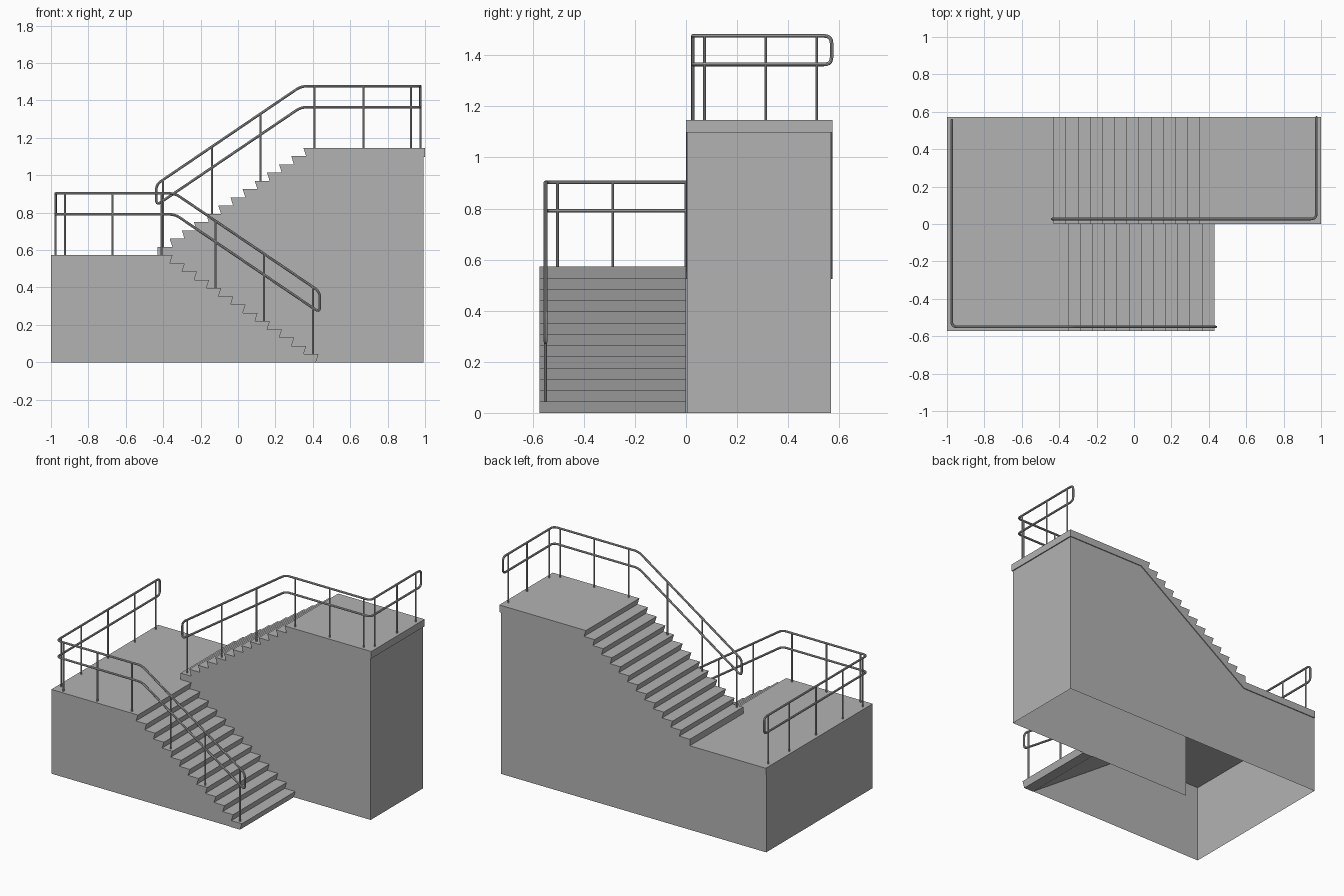
import bpy
import bmesh
from mathutils import Vector

cube = bpy.data.objects.get("Cube")
if cube:
    bpy.data.objects.remove(cube, do_unlink=True)

# Main dimensions
HALF_W = 0.573              # half depth of the whole staircase
STEPS, RUN = 12, 0.065      # treads per flight and tread depth
MID, TOP = 0.573, 1.146     # landing heights
RISE = MID / (STEPS + 1)
SLAB = 0.048                # slab thickness
NOSE = 0.014                # overhang of each tread
FOOT = 0.43                 # distance of the first riser from the centre
BEND = 0.42                 # where the sloping underside meets a landing
GAP = 0.112                 # spacing of the two handrails

grey = bpy.data.materials.new("concrete_grey")
grey.use_nodes = True
colour = (0.45, 0.45, 0.45, 1)
grey.diffuse_color = colour
grey.node_tree.nodes["Principled BSDF"].inputs["Base Color"].default_value = colour


def finish(bm, name):
    mesh = bpy.data.meshes.new(name)
    bm.to_mesh(mesh)
    bm.free()
    mesh.materials.append(grey)
    obj = bpy.data.objects.new(name, mesh)
    bpy.context.collection.objects.link(obj)
    return obj


def slab(name, profile, y0, y1):
    """Extrude an x-z profile from y0 to y1."""
    bm = bmesh.new()
    face = bm.faces.new([bm.verts.new((x, y0, z)) for x, z in profile])
    ext = bmesh.ops.extrude_face_region(bm, geom=[face])
    moved = [v for v in ext["geom"] if isinstance(v, bmesh.types.BMVert)]
    bmesh.ops.translate(bm, verts=moved, vec=(0, y1 - y0, 0))
    bmesh.ops.recalc_face_normals(bm, faces=bm.faces)
    return finish(bm, name)


def sheet(name, points, outward):
    """A thin wall made of a single face."""
    bm = bmesh.new()
    face = bm.faces.new([bm.verts.new(p) for p in points])
    face.normal_update()
    if face.normal.dot(Vector(outward)) < 0:
        face.normal_flip()
    return finish(bm, name)


def stair_line(base, side):
    """Step outline climbing from x = -side * FOOT towards the other side."""
    pts = []
    for k in range(STEPS + 1):
        x = -FOOT + k * RUN
        inset = NOSE if k or base == 0 else 0
        pts += [(side * (x + inset), base + k * RISE),
                (side * x, base + (k + 1) * RISE)]
    return pts


# Flights with their landings
lower = stair_line(0, -1) + [(-1, MID), (-1, MID - SLAB), (-BEND, MID - SLAB), (0.345, 0)]
slab("lower_flight_and_landing", lower, -HALF_W, 0)
upper = [(-1, MID)] + stair_line(MID, 1) + [
    (1, TOP), (1, TOP - SLAB), (BEND, TOP - SLAB), (-BEND, MID - SLAB), (-1, MID - SLAB)]
slab("upper_flight_and_landing", upper, 0, HALF_W)

# Thin walls below, open underneath
END = 0.993
low_z, high_z = MID - SLAB, TOP - SLAB
front_y, back_y, mid_y = -HALF_W + 0.003, HALF_W - 0.006, 0.004
tall = [(END, 0), (END, high_z), (BEND, high_z), (-BEND, low_z)]
walls = {
    "front_wall": ([(-1, 0), (0.345, 0), (-BEND, low_z), (-1, low_z)], front_y, -1),
    "back_wall": ([(-1, 0)] + tall + [(-1, low_z)], back_y, 1),
    "middle_wall": ([(-BEND, 0)] + tall, mid_y, -1),
}
for name, (outline, y, way) in walls.items():
    sheet(name, [(x, y, z) for x, z in outline], (0, way, 0))
for name, x, y0, z in (("landing_end_wall", -0.999, front_y, low_z),
                       ("top_end_wall", END, mid_y, high_z)):
    sheet(name, [(x, y0, 0), (x, back_y, 0), (x, back_y, z), (x, y0, z)], (x, 0, 0))


def rounded(points, radius, cuts=5):
    """Round every corner of a closed path."""
    out = []
    for i, p in enumerate(points):
        a = (points[i - 1] - p).normalized()
        b = (points[(i + 1) % len(points)] - p).normalized()
        p0, p1 = p + a * radius, p + b * radius
        for j in range(cuts + 1):
            t = j / cuts
            out.append(p0 * (1 - t) ** 2 + p * 2 * t * (1 - t) + p1 * t ** 2)
    return out


def handrail(name, path):
    """Top and middle rail joined by round ends into one closed tube."""
    top = [Vector(p) for p in path]
    loop = top + [p - Vector((0, 0, GAP)) for p in reversed(top)]
    pts = rounded(loop, 0.03)
    curve = bpy.data.curves.new(name, "CURVE")
    curve.dimensions = "3D"
    curve.bevel_depth = 0.007
    curve.bevel_resolution = 2
    spline = curve.splines.new("POLY")
    spline.points.add(len(pts) - 1)
    for sp, p in zip(spline.points, pts):
        sp.co = (*p, 1)
    spline.use_cyclic_u = True
    curve.materials.append(grey)
    obj = bpy.data.objects.new(name, curve)
    bpy.context.collection.objects.link(obj)
    bpy.ops.object.select_all(action="DESELECT")
    obj.select_set(True)
    bpy.context.view_layer.objects.active = obj
    bpy.ops.object.convert(target="MESH")
    bpy.ops.object.shade_smooth_by_angle()


def post(name, x, y, z0, z1):
    bpy.ops.mesh.primitive_cylinder_add(vertices=10, radius=0.0055, depth=z1 - z0,
                                        location=(x, y, (z0 + z1) / 2))
    obj = bpy.context.object
    obj.name = name
    obj.data.materials.append(grey)
    bpy.ops.object.shade_smooth_by_angle()


# Handrails: along the flight, then round the landing edge
HEIGHT = 0.33
KNEE, TIP, EDGE = 0.337, 0.437, 0.975
DROP = (KNEE + TIP) * RISE / RUN
LOW_Y, HIGH_Y = -0.55, 0.027
low_rail, high_rail = MID + HEIGHT, TOP + HEIGHT
handrail("lower_handrail", [(TIP, LOW_Y, low_rail - DROP), (-KNEE, LOW_Y, low_rail),
                            (-EDGE, LOW_Y, low_rail), (-EDGE, 0.555, low_rail)])
handrail("upper_handrail", [(-TIP, HIGH_Y, high_rail - DROP), (KNEE, HIGH_Y, high_rail),
                            (EDGE, HIGH_Y, high_rail), (EDGE, 0.57, high_rail)])

# Posts on the flights and landings
for label, side, y, base in (("lower", -1, LOW_Y, 0), ("upper", 1, HIGH_Y, MID)):
    for d in (-0.40, -0.14, 0.12, 0.41, 0.67, 0.925):
        step = min(int((d + FOOT) / RUN) + 1, STEPS + 1)
        rail = base + MID + HEIGHT - max(0, KNEE - d) * RISE / RUN
        post(label + "_rail_post", side * d, y, base + step * RISE, rail)
for y in (-0.503, -0.287, 0, 0.287, 0.51):
    post("landing_end_post", -EDGE, y, MID, low_rail)
for y in (0.073, 0.312, 0.512):
    post("top_end_post", EDGE, y, TOP, high_rail)
